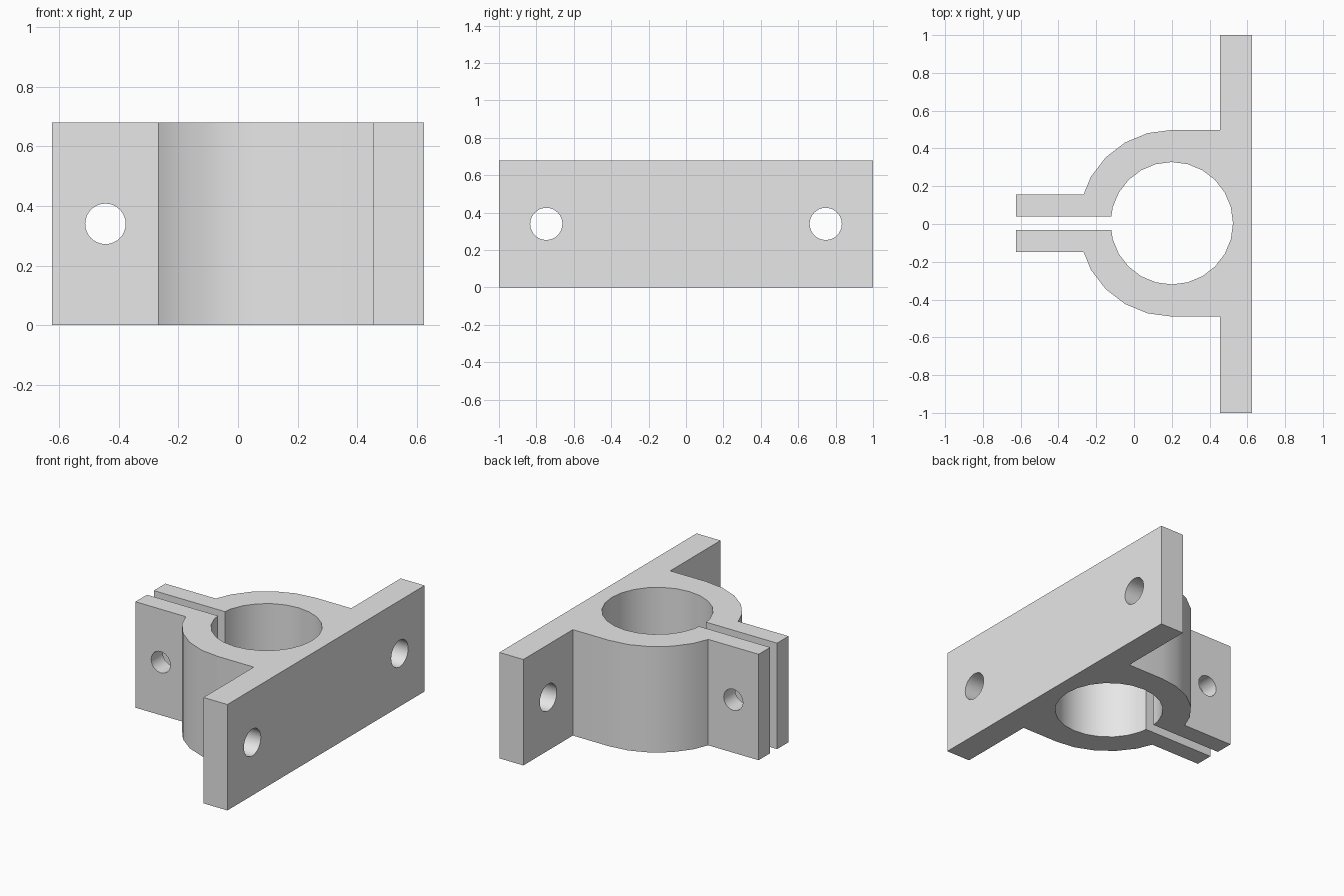
import bpy, bmesh
from math import sin, cos, radians, pi
from mathutils import Matrix

HEIGHT = 0.68
CX, CY = 0.2, 0.004            # bore centre
R_OUT, R_IN = 0.494, 0.324
GAP, TAB = 0.035, 0.152        # half slot and outer tab face, from the bore centre
X_TAB, X_PLATE, X_BACK = -0.625, 0.455, 0.625

cube = bpy.data.objects.get("Cube")
if cube:
    bpy.data.objects.remove(cube, do_unlink=True)

grey = bpy.data.materials.new("light_grey")
grey.use_nodes = True
grey.diffuse_color = (0.8, 0.8, 0.8, 1)
grey.node_tree.nodes["Principled BSDF"].inputs["Base Color"].default_value = (0.8, 0.8, 0.8, 1)


def make_object(name, bm):
    bmesh.ops.recalc_face_normals(bm, faces=bm.faces)
    mesh = bpy.data.meshes.new(name)
    bm.to_mesh(mesh)
    bm.free()
    mesh.materials.append(grey)
    obj = bpy.data.objects.new(name, mesh)
    bpy.context.collection.objects.link(obj)
    return obj


def arc(radius, start, stop, step=15):
    return [(CX + radius * cos(radians(a)), radius * sin(radians(a)))
            for a in range(start, stop + 1, step)]


# Upper half of the clamp profile, from the plate round to the bore
half = [(X_BACK, 1 - CY), (X_PLATE, 1 - CY), (X_PLATE, R_OUT)]
half += arc(R_OUT, 90, 150)
half += [(-0.267, TAB), (X_TAB, TAB), (X_TAB, GAP), (-0.12, GAP)]
half += arc(R_IN, 0, 165)[::-1]

# Mirror it into one closed outline and extrude
lower = [(x, -y) for x, y in half]
lower[0] = (X_BACK, -1 - CY)
lower[1] = (X_PLATE, -1 - CY)
outline = half[:-1] + [half[-1]] + lower[-2::-1]
# The outline is split along the bore's mid-line so each half is a simple face
bm = bmesh.new()
for points in (half, lower):
    loop = [(x, y + CY, 0) for x, y in points + [(X_BACK, 0)]]
    bm.faces.new([bm.verts.new(p) for p in loop])
bmesh.ops.remove_doubles(bm, verts=bm.verts, dist=1e-5)
bmesh.ops.recalc_face_normals(bm, faces=bm.faces)
result = bmesh.ops.extrude_face_region(bm, geom=bm.faces[:])
top = [v for v in result["geom"] if isinstance(v, bmesh.types.BMVert)]
bmesh.ops.translate(bm, verts=top, vec=(0, 0, HEIGHT))
clamp = make_object("pipe_clamp_bracket", bm)


# Bolt holes through the tabs and the mounting plate
def drill(name, radius, depth, location, axis):
    bm = bmesh.new()
    turn = Matrix.Rotation(pi / 2, 4, axis)
    bmesh.ops.create_cone(bm, cap_ends=True, segments=32, radius1=radius, radius2=radius,
                          depth=depth, matrix=Matrix.Translation(location) @ turn)
    cutter = make_object(name, bm)
    cutter.hide_render = True
    mod = clamp.modifiers.new(name, "BOOLEAN")
    mod.operation = "DIFFERENCE"
    mod.solver = "EXACT"
    mod.object = cutter
    bpy.context.view_layer.objects.active = clamp
    bpy.ops.object.modifier_apply(modifier=name)
    bpy.data.objects.remove(cutter, do_unlink=True)


drill("tab_hole", 0.068, 0.6, (-0.445, CY, HEIGHT / 2), "X")
for side in (-1, 1):
    drill("plate_hole", 0.086, 0.4, (0.54, side * 0.747, HEIGHT / 2), "Y")

# Smooth the curved walls and keep the edges crisp
bpy.ops.object.select_all(action="DESELECT")
clamp.select_set(True)
bpy.context.view_layer.objects.active = clamp
bpy.ops.object.shade_smooth_by_angle(angle=radians(30))
